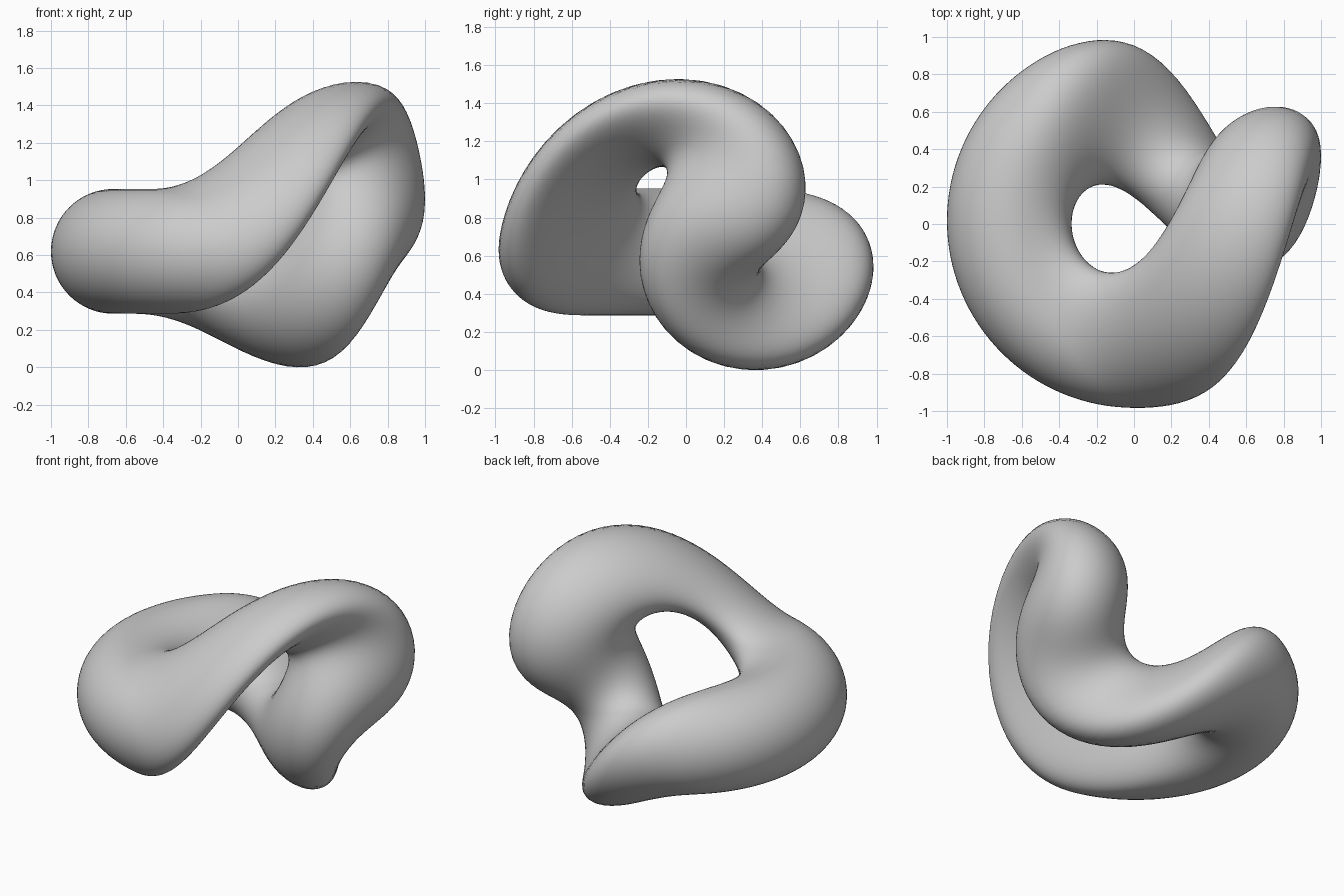
import bpy, bmesh
from math import radians
from mathutils import Vector, Matrix

if "Cube" in bpy.data.objects:
    bpy.data.objects.remove(bpy.data.objects["Cube"])

R, r = 2 / 3, 1 / 3                      # ring and tube radius
PIVOT = Vector((0.958, 0.210, 0.092))    # point on the ring's right end
REACH = 1.595                            # how far the twist spreads
TURN = radians(-159)                     # twist about x at the pivot

# smooth torus
bpy.ops.mesh.primitive_torus_add(major_radius=R, minor_radius=r,
                                 major_segments=128, minor_segments=64)
ring = bpy.context.object
ring.name = "twisted_ring"

# swirl about the pivot, fading smoothly with distance
bm = bmesh.new()
bm.from_mesh(ring.data)
for v in bm.verts:
    rel = v.co - PIVOT
    t = max(0.0, 1 - rel.length / REACH)
    weight = t * t * (3 - 2 * t)
    v.co = PIVOT + Matrix.Rotation(TURN * weight, 3, 'X') @ rel

# stand on the ground, centred
lo = [min(v.co[i] for v in bm.verts) for i in range(3)]
hi = [max(v.co[i] for v in bm.verts) for i in range(3)]
shift = Vector((-(lo[0] + hi[0]) / 2, -(lo[1] + hi[1]) / 2, -lo[2]))
bmesh.ops.translate(bm, verts=bm.verts, vec=shift)
bm.to_mesh(ring.data)
bm.free()
bpy.ops.object.shade_smooth()
